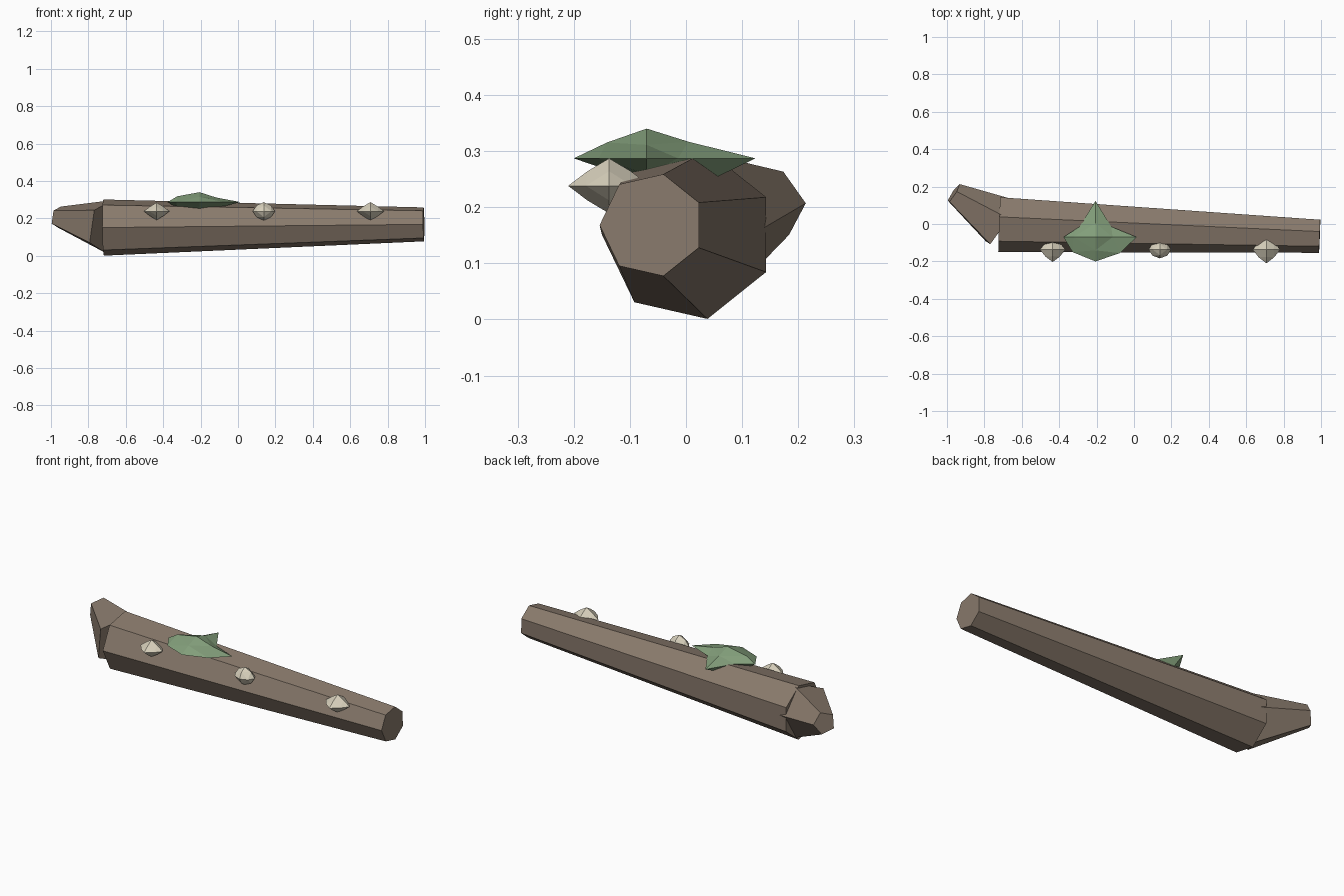
import bpy
import bmesh
from math import cos, sin, tau
from mathutils import Vector

if "Cube" in bpy.data.objects:
    bpy.data.objects.remove(bpy.data.objects["Cube"])


def material(name, rgb):
    m = bpy.data.materials.new(name)
    m.diffuse_color = (*rgb, 1)
    m.use_nodes = True
    m.node_tree.nodes["Principled BSDF"].inputs["Base Color"].default_value = m.diffuse_color
    return m


bark = material("bark", (0.25, 0.195, 0.15))
green = material("moss_green", (0.23, 0.35, 0.2))
cream = material("fungus_cream", (0.68, 0.63, 0.5))


def add_object(name, bm, mat):
    bmesh.ops.recalc_face_normals(bm, faces=bm.faces)
    mesh = bpy.data.meshes.new(name)
    bm.to_mesh(mesh)
    bm.free()
    mesh.materials.append(mat)
    obj = bpy.data.objects.new(name, mesh)
    bpy.context.collection.objects.link(obj)
    return obj


def frustum(name, p0, p1, r0, r1, sides, start, mat):
    """Capped tapered prism; its first corner points towards 'start'."""
    p0, p1 = Vector(p0), Vector(p1)
    axis = (p1 - p0).normalized()
    u = Vector(start)
    u = (u - axis * u.dot(axis)).normalized()
    v = axis.cross(u)
    bm = bmesh.new()
    rings = [[bm.verts.new(p + r * (u * cos(tau * i / sides) + v * sin(tau * i / sides)))
              for i in range(sides)] for p, r in ((p0, r0), (p1, r1))]
    for i in range(sides):
        j = (i + 1) % sides
        bm.faces.new((rings[0][i], rings[0][j], rings[1][j], rings[1][i]))
    for ring in rings:
        bm.faces.new(ring)
    return add_object(name, bm, mat)


def lump(name, center, semi, mat, stretch):
    """Octahedron split once into 32 triangles, with uneven corner lengths."""
    bm = bmesh.new()
    cache = {}

    def vert(d):
        if d not in cache:
            direction = Vector(d).normalized() * stretch.get(d, 1.0)
            cache[d] = bm.verts.new(Vector(center) + direction * Vector(semi))
        return cache[d]

    for sx in (-1, 1):
        for sy in (-1, 1):
            for sz in (-1, 1):
                x, y, z = vert((sx, 0, 0)), vert((0, sy, 0)), vert((0, 0, sz))
                xy, yz, xz = vert((sx, sy, 0)), vert((0, sy, sz)), vert((sx, 0, sz))
                for f in ((x, xy, xz), (y, yz, xy), (z, xz, yz), (xy, yz, xz)):
                    bm.faces.new(f)
    return add_object(name, bm, mat)


# Fallen trunk and the broken branch stub at its thick end
frustum("trunk", (-0.72, 0.004, 0.151), (0.993, -0.061, 0.168),
        0.154, 0.093, 7, (0, -1, 0), bark)
frustum("branch_stub", (-0.715, 0.002, 0.157), (-0.965, 0.163, 0.207),
        0.15, 0.06, 5, (0.54, 0.84, 0), bark)

# Moss patch lying on top
lump("moss_patch", (-0.206, -0.07, 0.287), (0.19, 0.125, 0.05), green, {
    (-1, 0, 0): 0.9, (1, 0, 0): 1.16, (0, 1, 0): 1.55, (0, -1, 0): 1.04,
    (0, 0, 1): 1.06, (0, 0, -1): 0.94, (1, 1, 0): 0.63, (-1, 1, 0): 0.63,
    (-1, -1, 0): 0.91, (1, -1, 0): 0.97, (-1, 0, 1): 0.88, (1, 0, 1): 0.68,
    (0, -1, 1): 0.8, (0, 1, 1): 0.84, (0, 1, -1): 1.2, (0, -1, -1): 0.68,
    (-1, 0, -1): 0.9, (1, 0, -1): 0.8})

# Row of fungus caps along the front
tight = {(sx, sy, 0): 0.8 for sx in (-1, 1) for sy in (-1, 1)}
tight.update({(0, s, t): 0.75 for s in (-1, 1) for t in (-1, 1)})
tight.update({(s, 0, t): 0.75 for s in (-1, 1) for t in (-1, 1)})
round_ = {k: v + 0.15 for k, v in tight.items()}
for i, (x, semi, stretch) in enumerate((
        (-0.435, (0.068, 0.066, 0.047), tight),
        (0.138, (0.06, 0.047, 0.049), round_),
        (0.708, (0.073, 0.073, 0.049), tight))):
    lump(f"fungus_cap_{i + 1}", (x, -0.137, 0.238), semi, cream, stretch)
